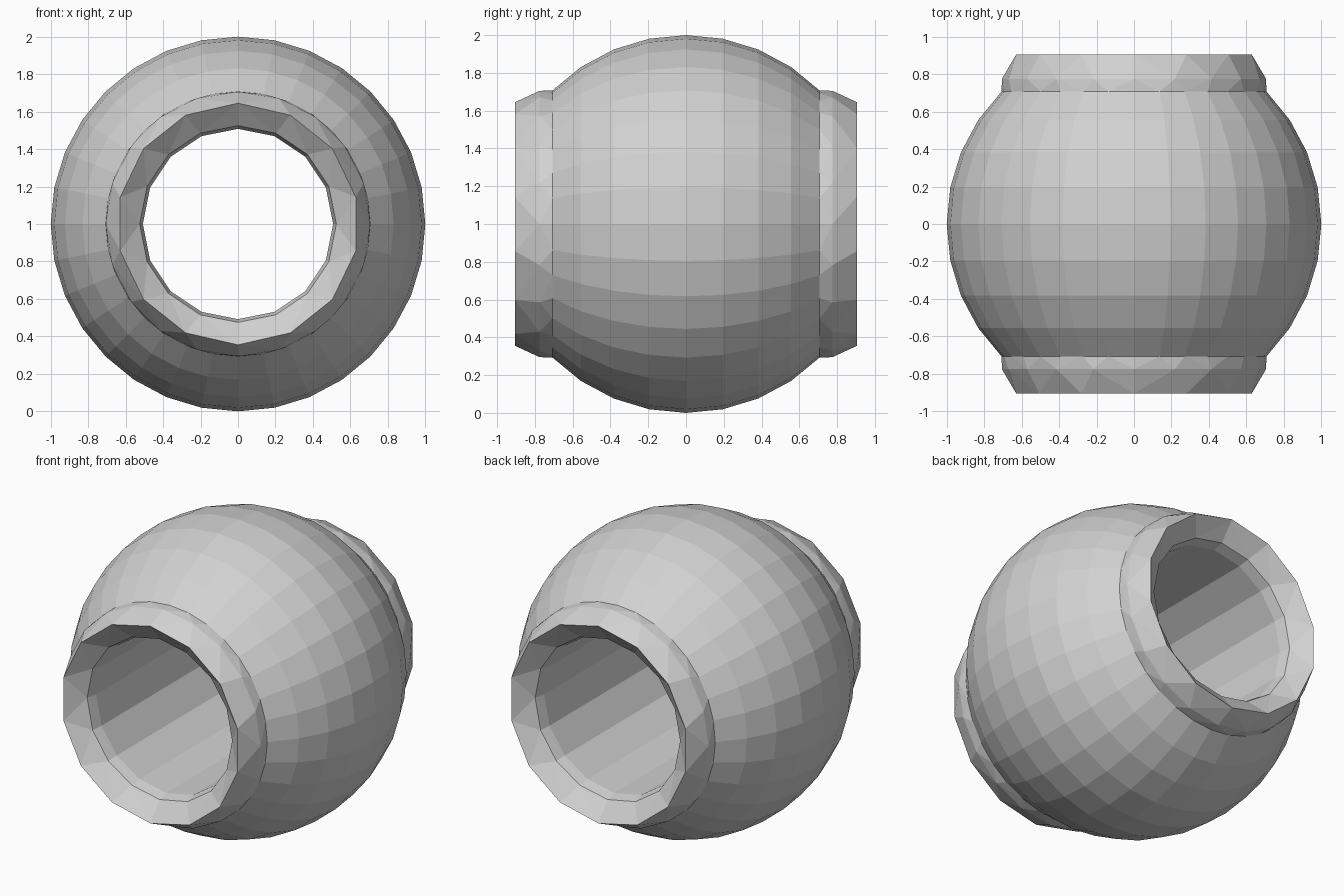
import bpy, bmesh, math

if "Cube" in bpy.data.objects:
    bpy.data.objects.remove(bpy.data.objects["Cube"])

mat = bpy.data.materials.new("light grey")
mat.diffuse_color = (0.64, 0.64, 0.64, 1)
mat.use_nodes = True
mat.node_tree.nodes["Principled BSDF"].inputs["Base Color"].default_value = mat.diffuse_color


def ring(bm, y, r, n):
    # circle of n points around the y axis, first point at the top
    return [bm.verts.new((r * math.sin(2 * math.pi * i / n), y,
                          1 + r * math.cos(2 * math.pi * i / n))) for i in range(n)]


def bridge(bm, a, b):
    # quads between equal rings, zipped triangles between unequal ones
    na, nb = len(a), len(b)
    if na == nb:
        for i in range(na):
            j = (i + 1) % na
            bm.faces.new((a[i], a[j], b[j], b[i]))
        return
    i = j = 0
    while i < na or j < nb:
        if j >= nb or (i < na and (i + 0.5) / na <= (j + 0.5) / nb):
            bm.faces.new((a[i % na], a[(i + 1) % na], b[j % nb]))
            i += 1
        else:
            bm.faces.new((a[i % na], b[(j + 1) % nb], b[j % nb]))
            j += 1


def lathe(name, profile, closed=False):
    bm = bmesh.new()
    rings = [ring(bm, *p) for p in profile]
    for a, b in zip(rings, rings[1:]):
        bridge(bm, a, b)
    if closed:
        bridge(bm, rings[-1], rings[0])
    bmesh.ops.recalc_face_normals(bm, faces=bm.faces)
    me = bpy.data.meshes.new(name)
    bm.to_mesh(me)
    bm.free()
    me.materials.append(mat)
    ob = bpy.data.objects.new(name, me)
    bpy.context.collection.objects.link(ob)
    return ob


# round body, 11.25 degree bands
body = [(math.sin(math.radians(11.25 * k)), math.cos(math.radians(11.25 * k)), 32)
        for k in range(-4, 5)]
# collar: outer step, chamfer to a sharp rim, funnel into the bore
collar = [(0.775, 0.705, 20), (0.905, 0.645, 14), (0.81, 0.525, 16), (0.74, 0.508, 16)]
front_collar = [(-y, r, n) for y, r, n in reversed(collar)]

# bead with a through bore (the closing strip is the bore wall)
lathe("bead", front_collar + body + collar, closed=True)
